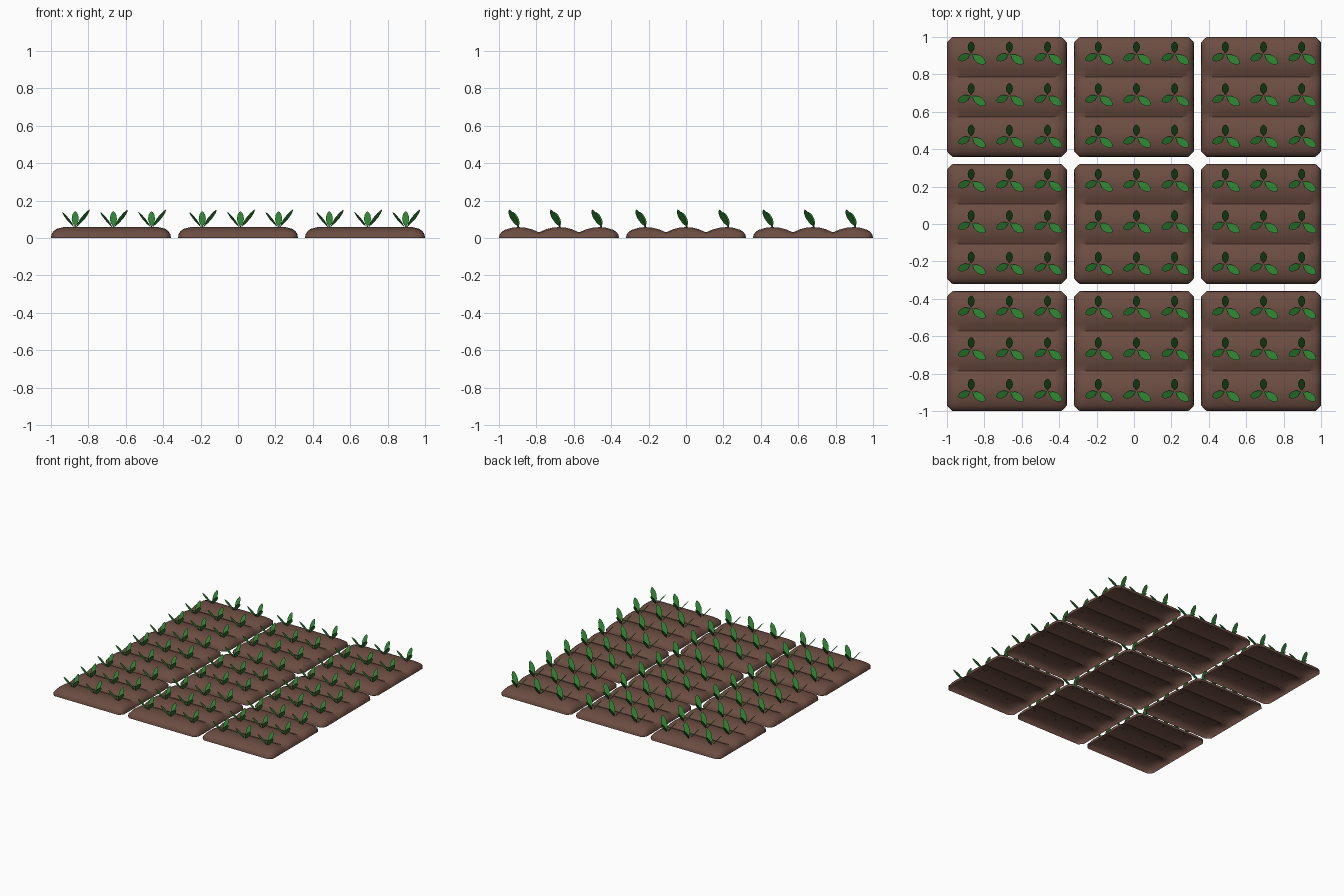
import bpy, math
from mathutils import Vector

if "Cube" in bpy.data.objects:
    bpy.data.objects.remove(bpy.data.objects["Cube"])


def material(name, rgb):
    m = bpy.data.materials.new(name)
    m.diffuse_color = (*rgb, 1)
    m.use_nodes = True
    m.node_tree.nodes["Principled BSDF"].inputs["Base Color"].default_value = m.diffuse_color
    return m


soil_mat = material("soil_brown", (0.150, 0.074, 0.054))
leaf_mat = material("leaf_green", (0.027, 0.225, 0.032))

HALF = 0.321      # half width of one plot
STEP = 0.679      # spacing between plots


def mirrored(half):
    """Mirror a list of (position, height) from the centre outward."""
    return [(-p, h) for p, h in reversed(half) if p > 0] + half


def soil_mesh():
    # rounded ends along x (relative height), three ridges along y (height)
    xs = mirrored([(0, 1), (0.12, 1), (0.252, 1), (0.29, 0.84), (0.307, 0.62),
                   (0.317, 0.35), (HALF, 0)])
    ys = mirrored([(0, 0.058), (0.035, 0.055), (0.07, 0.046), (0.107, 0.030),
                   (0.145, 0.046), (0.18, 0.055), (0.22, 0.058), (0.255, 0.054),
                   (0.29, 0.043), (0.307, 0.032), (0.317, 0.018), (HALF, 0)])
    verts, faces = [], []
    for x, f in xs:
        for y, h in ys:
            # cut the corners at 45 degrees
            d = max(0, abs(x) + abs(y) - (2 * HALF - 0.03)) / 2
            verts.append((x - math.copysign(d, x), y - math.copysign(d, y), h * f))
    n = len(ys)
    for i in range(len(xs) - 1):
        for j in range(n - 1):
            a = i * n + j
            faces.append((a, a + n, a + n + 1, a + 1))
    me = bpy.data.meshes.new("soil_plot")
    me.from_pydata(verts, [], faces)
    me.materials.append(soil_mat)
    return me


# half widths along a leaf
LEAF = [(0, 0.002), (0.15, 0.004), (0.3, 0.014), (0.55, 0.020),
        (0.8, 0.016), (0.94, 0.008), (1, 0.001)]
# tips of the three leaves relative to the sprout base, with width factor
TIPS = [((0, 0.066, 0.092), 0.95), ((0.076, -0.052, 0.101), 1.1),
        ((-0.069, -0.032, 0.088), 1.0)]


def sprouts_mesh():
    verts, faces = [], []
    for row in (-0.214, 0.008, 0.230):
        for col in (-0.191, 0.013, 0.217):
            base = Vector((col, row, 0.050))
            for tip, width in TIPS:
                axis = Vector(tip)
                side = axis.cross(Vector((0, 0, 1))).normalized() * width
                s = len(verts)
                for t, w in LEAF:
                    verts += [base + axis * t - side * w, base + axis * t + side * w]
                for k in range(len(LEAF) - 1):
                    a = s + 2 * k
                    faces.append((a, a + 1, a + 3, a + 2))
    me = bpy.data.meshes.new("sprouts")
    me.from_pydata(verts, [], faces)
    me.materials.append(leaf_mat)
    return me


# nine plots, each with nine sprouts
soil, sprouts = soil_mesh(), sprouts_mesh()
plots = []
for i in (-1, 0, 1):
    for j in (-1, 0, 1):
        for name, me in (("soil_plot", soil), ("sprouts", sprouts)):
            ob = bpy.data.objects.new(name, me)
            ob.location = (i * STEP, j * STEP, 0)
            bpy.context.collection.objects.link(ob)
            if me is soil:
                plots.append(ob)

# smooth ridges, sharp furrows
bpy.ops.object.select_all(action='DESELECT')
plots[0].select_set(True)
bpy.context.view_layer.objects.active = plots[0]
bpy.ops.object.shade_smooth_by_angle(angle=math.radians(38))
